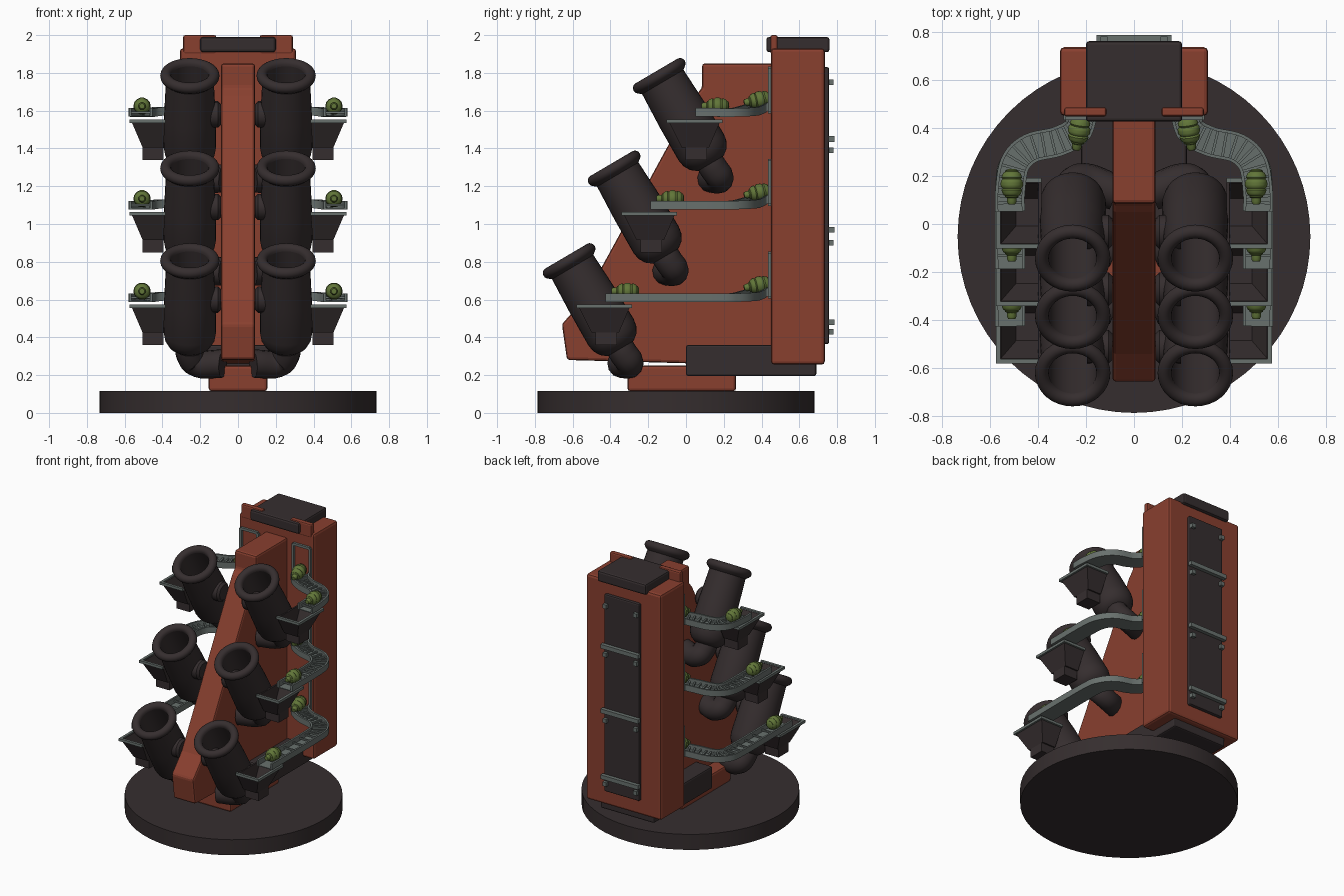
import bpy, bmesh, math
from mathutils import Vector, Matrix

cube = bpy.data.objects.get("Cube")
if cube:
    bpy.data.objects.remove(cube, do_unlink=True)


def material(name, rgb):
    m = bpy.data.materials.new(name)
    m.use_nodes = True
    m.diffuse_color = (*rgb, 1)
    m.node_tree.nodes["Principled BSDF"].inputs["Base Color"].default_value = (*rgb, 1)
    return m


DARK = material("dark iron", (0.036, 0.027, 0.028))
RED = material("rust red", (0.25, 0.05, 0.028))
GRAY = material("steel gray", (0.14, 0.165, 0.155))
GREEN = material("olive green", (0.12, 0.18, 0.04))


def finish(name, bm, mat, matrix=None, bevel=0.0, smooth=True):
    bmesh.ops.recalc_face_normals(bm, faces=bm.faces)
    mesh = bpy.data.meshes.new(name)
    bm.to_mesh(mesh)
    bm.free()
    ob = bpy.data.objects.new(name, mesh)
    bpy.context.collection.objects.link(ob)
    mesh.materials.append(mat)
    if matrix:
        ob.matrix_world = matrix
    if bevel:
        b = ob.modifiers.new("bevel", 'BEVEL')
        b.width, b.segments = bevel, 2
    elif smooth:
        bpy.ops.object.select_all(action='DESELECT')
        ob.select_set(True)
        bpy.context.view_layer.objects.active = ob
        bpy.ops.object.shade_smooth_by_angle(angle=math.radians(40))
    return ob


def box(name, mat, x, y, z, bevel=0.0):
    """Box from its extents along each axis."""
    bm = bmesh.new()
    bmesh.ops.create_cube(bm, size=1)
    for v in bm.verts:
        v.co = [(r[0] + r[1]) / 2 + c * (r[1] - r[0]) for r, c in zip((x, y, z), v.co)]
    return finish(name, bm, mat, bevel=bevel, smooth=False)


def bar(bm, a, b, t):
    """Square bar between two points."""
    a, b = Vector(a), Vector(b)
    rot = (b - a).to_track_quat('Z', 'Y').to_matrix().to_4x4()
    size = Matrix.Diagonal((t, t, (b - a).length, 1))
    bmesh.ops.create_cube(bm, size=1, matrix=Matrix.Translation((a + b) / 2) @ rot @ size)


def bars(name, mat, pairs, t):
    bm = bmesh.new()
    for a, b in pairs:
        bar(bm, a, b, t)
    return finish(name, bm, mat, smooth=False)


def lathe(name, mat, profile, segments, origin, axis):
    """Revolve (radius, height) points, with height running along axis."""
    bm = bmesh.new()
    vs = [bm.verts.new((r, 0, h)) for r, h in profile]
    es = [bm.edges.new(p) for p in zip(vs, vs[1:])]
    bmesh.ops.spin(bm, geom=vs + es, cent=(0, 0, 0), axis=(0, 0, 1),
                   angle=2 * math.pi, steps=segments)
    bmesh.ops.remove_doubles(bm, verts=bm.verts, dist=0.0002)
    rot = Vector(axis).to_track_quat('Z', 'Y').to_matrix().to_4x4()
    return finish(name, bm, mat, Matrix.Translation(origin) @ rot)


def pipe(name, mat, points, radius):
    curve = bpy.data.curves.new(name, 'CURVE')
    curve.dimensions = '3D'
    curve.bevel_depth, curve.bevel_resolution = radius, 4
    curve.resolution_u, curve.use_fill_caps = 8, True
    s = curve.splines.new('BEZIER')
    s.bezier_points.add(len(points) - 1)
    for p, co in zip(s.bezier_points, points):
        p.co = co
        p.handle_left_type = p.handle_right_type = 'AUTO'
    curve.materials.append(mat)
    bpy.context.collection.objects.link(bpy.data.objects.new(name, curve))


def smooth_path(points, steps=6):
    """Catmull-Rom curve through the points."""
    p = [Vector(q) for q in points]
    p = [2 * p[0] - p[1]] + p + [2 * p[-1] - p[-2]]
    out = []
    for a, b, c, d in zip(p, p[1:], p[2:], p[3:]):
        for i in range(steps):
            t = i / steps
            out.append(0.5 * (2 * b + (c - a) * t + (2 * a - 5 * b + 4 * c - d) * t * t
                              + (3 * b - a - 3 * c + d) * t ** 3))
    return out + [p[-2]]


def conveyor(name, points):
    """U-shaped trough swept along a path, with rungs across it."""
    path = smooth_path(points)
    w, h, t, f = 0.062, 0.045, 0.013, 0.006
    section = [(-w, 0), (w, 0), (w, h), (w - t, h), (w - t, f), (t - w, f), (t - w, h), (-w, h)]
    bm, rungs, rings = bmesh.new(), bmesh.new(), []
    gap = 0.0
    for i, p in enumerate(path):
        d = path[min(i + 1, len(path) - 1)] - path[max(i - 1, 0)]
        n = Vector((-d.y, d.x, 0)).normalized()
        rings.append([bm.verts.new(p + n * o + Vector((0, 0, k))) for o, k in section])
        gap += (p - path[i - 1]).length if i else 0
        if gap > 0.026:
            gap = 0.0
            up = Vector((0, 0, 0.022))
            bar(rungs, p - n * w * 0.9 + up, p + n * w * 0.9 + up, 0.011)
    for r, q in zip(rings, rings[1:]):
        for i in range(len(r)):
            j = (i + 1) % len(r)
            bm.faces.new((r[i], r[j], q[j], q[i]))
    bm.faces.new(rings[0])
    bm.faces.new(rings[-1])
    finish(name, bm, GRAY)
    finish(name + "_rungs", rungs, GRAY, smooth=False)


def grenade(name, origin, axis):
    # Ribbed body
    body = [(0, -0.062)]
    for i in range(1, 25):
        a = math.pi * i / 25
        groove = 0.86 if i % 5 == 0 else 1
        body.append((0.046 * math.sin(a) ** 0.7 * groove, -0.062 * math.cos(a)))
    lathe(name, GREEN, body + [(0, 0.062)], 14, origin, axis)
    # Fuse cap
    lathe(name + "_fuse", GREEN, [(0, 0.05), (0.02, 0.05), (0.02, 0.075), (0.014, 0.085), (0, 0.085)],
          10, origin, axis)


# Turntable and pedestal
lathe("turntable", DARK, [(0, 0), (0.733, 0), (0.733, 0.115), (0, 0.115)], 64, (0, -0.052, 0), (0, 0, 1))
box("pedestal", RED, (-0.155, 0.155), (-0.31, 0.265), (0.115, 0.25), 0.015)
box("lower_block", DARK, (-0.22, 0.22), (0, 0.69), (0.195, 0.36), 0.012)

# Magazine tower
box("tower", RED, (-0.308, 0.308), (0.45, 0.735), (0.255, 1.93), 0.018)
box("tower_cap", DARK, (-0.2, 0.2), (0.425, 0.76), (1.91, 1.99), 0.014)
box("rear_panel", DARK, (-0.145, 0.145), (0.72, 0.758), (0.365, 1.83), 0.01)
bars("rear_rails", GRAY, [((-0.155, 0.77, z), (0.155, 0.77, z)) for z in (0.48, 0.97, 1.45)], 0.03)
bars("rear_bolts", GRAY, [((x, 0.74, z), (x, 0.78, z)) for x in (-0.125, 0.125)
                          for z in (0.43, 0.9, 1.39, 1.75)], 0.03)

# Central spine that carries the barrels
bm = bmesh.new()
outline = [(0.46, 0.25), (-0.63, 0.28), (-0.657, 0.47), (-0.54, 0.6), (0.05, 1.68), (0.085, 1.72),
           (0.085, 1.85), (0.46, 1.85)]
face = bm.faces.new([bm.verts.new((-0.09, y, z)) for y, z in outline])
side = bmesh.ops.extrude_face_region(bm, geom=[face])["geom"]
bmesh.ops.translate(bm, vec=(0.18, 0, 0), verts=[g for g in side if isinstance(g, bmesh.types.BMVert)])
finish("spine", bm, RED, bevel=0.015)

AIM = Vector((0, -0.507, 0.862))
# Hollow barrel: bore, rolled lip, outer wall and shoulder, heights from the muzzle
BARREL = [(0, -0.36), (0.1, -0.36), (0.1, -0.01)]
BARREL += [(0.128 - 0.029 * math.cos(a), -0.012 + 0.029 * math.sin(a))
           for a in (math.pi * k / 8 for k in range(11))]
BARREL += [(0.127, -0.05), (0.136, -0.25), (0.139, -0.45), (0.132, -0.49), (0.112, -0.525),
           (0.08, -0.55), (0, -0.555)]

for s, label in ((1, "left"), (-1, "right")):
    box(label + "_top_lip", RED, sorted((s * 0.115, s * 0.29)), (0.447, 0.485), (1.9, 2.0), 0.01)
    for tier in range(3):
        tag = f"{label}_{('lower', 'middle', 'upper')[tier]}_"
        ry, rz = -0.625 + 0.2385 * tier, 0.815 + 0.49 * tier
        muzzle = Vector((s * 0.255, ry, rz))

        # Barrel with its trunnion and feed elbow
        lathe(tag + "barrel", DARK, BARREL, 32, muzzle, AIM)
        lathe(tag + "trunnion", DARK, [(0, -0.06), (0.07, -0.06), (0.07, 0.03), (0.055, 0.045), (0, 0.045)],
              16, (s * 0.135, ry + 0.115, rz - 0.215), (-s, 0, 0))
        pipe(tag + "elbow", DARK, [muzzle - AIM * 0.5, muzzle - AIM * 0.58,
                                   (s * 0.225, ry + 0.325, rz - 0.545),
                                   (s * 0.08, ry + 0.28, rz - 0.555)], 0.075)

        # Open hopper beside the barrel
        x0, x1, y0, y1, top = 0.385, 0.565, ry + 0.055, ry + 0.33, rz - 0.25
        bm = bmesh.new()
        rings = []
        for a, b, c, d, z in ((x0, x1, y0, y1, top), (0.395, 0.505, y0 + 0.07, y1 - 0.06, top - 0.14),
                              (0.4, 0.49, y0 + 0.085, y1 - 0.075, top - 0.125),
                              (x0 + 0.012, x1 - 0.012, y0 + 0.012, y1 - 0.012, top)):
            rings.append([bm.verts.new((s * x, y, z)) for x, y in ((a, c), (b, c), (b, d), (a, d))])
        for r, q in zip(rings, rings[1:] + rings[:1]):
            if r is rings[1]:
                bm.faces.new(r)
                bm.faces.new(q)
                continue
            for i in range(4):
                bm.faces.new((r[i], r[i - 1], q[i - 1], q[i]))
        finish(tag + "hopper", bm, DARK, smooth=False)
        box(tag + "hopper_foot", DARK, sorted((s * 0.395, s * 0.505)), (y0 + 0.09, y1 - 0.07),
            (top - 0.205, top - 0.13))
        bars(tag + "hopper_rim", GRAY, [((s * x0, y0, top), (s * x1, y0, top)),
                                        ((s * x0, y1, top), (s * x1, y1, top)),
                                        ((s * x1, y0 - 0.01, top), (s * x1, y1 + 0.01, top))], 0.019)

        # Curved conveyor from the tower to the hopper
        z = rz - 0.227
        conveyor(tag + "conveyor", [(s * 0.515, ry + 0.2, z), (s * 0.515, 0.13, z), (s * 0.495, 0.25, z),
                                    (s * 0.43, 0.315, z + 0.005), (s * 0.32, 0.342, z + 0.012),
                                    (s * 0.24, 0.385, z + 0.025), (s * 0.213, 0.455, z + 0.035)])

        # Feed window frame on the tower
        a, b, lo, hi, y = s * 0.145, s * 0.285, rz - 0.2, rz + 0.03, 0.442
        bars(tag + "feed_frame", GRAY, [((a, y, lo), (a, y, hi)), ((b, y, lo), (b, y, hi)),
                                        ((a, y, hi), (b, y, hi)), ((a, y, lo), (b, y, lo))], 0.018)

        # Grenades riding the conveyor
        grenade(tag + "front_grenade", (s * 0.508, ry + 0.315, z + 0.056), (0, -1, 0))
        grenade(tag + "rear_grenade", (s * 0.228, 0.39, z + 0.09), (s * 0.15, -1, -0.2))
